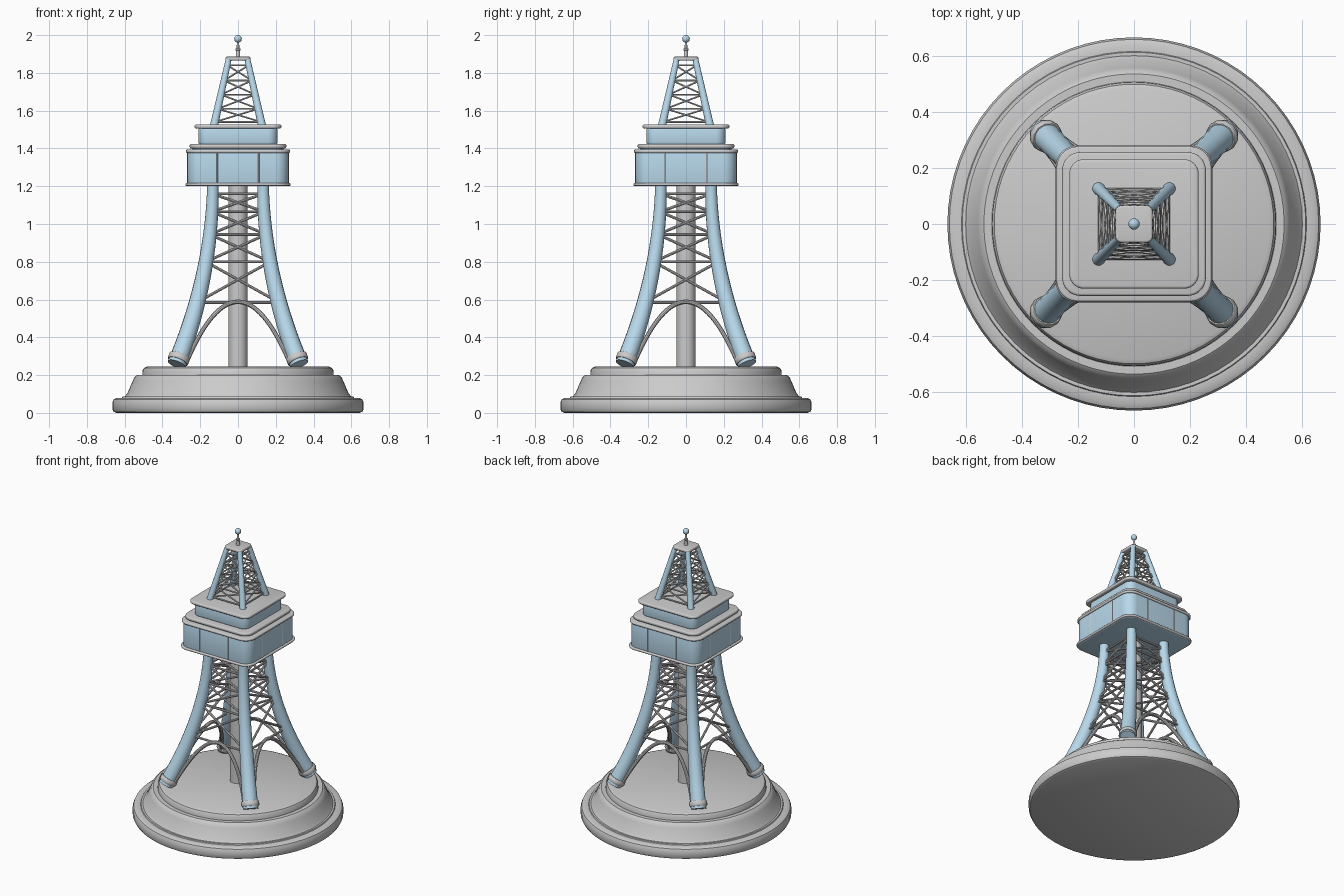
import bpy, bmesh
from math import sin, cos, pi, radians

if "Cube" in bpy.data.objects:
    bpy.data.objects.remove(bpy.data.objects["Cube"])

blue = bpy.data.materials.new("pale_blue")
blue.diffuse_color = (0.48, 0.69, 0.83, 1)
blue.use_nodes = True
blue.node_tree.nodes["Principled BSDF"].inputs["Base Color"].default_value = blue.diffuse_color


def finish(ob, mat=None, angle=35):
    if mat:
        ob.data.materials.append(mat)
    bpy.ops.object.select_all(action='DESELECT')
    bpy.context.view_layer.objects.active = ob
    ob.select_set(True)
    if ob.type == 'CURVE':
        bpy.ops.object.convert(target='MESH')
    bpy.ops.object.shade_smooth_by_angle(angle=radians(angle))
    return ob


def mesh_object(name, bm, mat=None):
    bmesh.ops.recalc_face_normals(bm, faces=bm.faces)
    me = bpy.data.meshes.new(name)
    bm.to_mesh(me)
    bm.free()
    ob = bpy.data.objects.new(name, me)
    bpy.context.collection.objects.link(ob)
    return finish(ob, mat)


def lathe(name, profile, mat=None, n=72):
    bm = bmesh.new()
    vs = [bm.verts.new((r, 0, z)) for r, z in profile]
    es = [bm.edges.new(p) for p in zip(vs, vs[1:])]
    bmesh.ops.spin(bm, geom=vs + es, cent=(0, 0, 0), axis=(0, 0, 1),
                   angle=2 * pi, steps=n)
    bmesh.ops.remove_doubles(bm, verts=bm.verts, dist=1e-5)
    return mesh_object(name, bm, mat)


def rounded_slab(name, half, corner, z0, z1, bevel, mat=None):
    bm = bmesh.new()
    pts = []
    for q in range(4):
        cx = (half - corner) * (1 if q in (0, 3) else -1)
        cy = (half - corner) * (1 if q < 2 else -1)
        for i in range(9):
            a = (q + i / 8) * pi / 2
            pts.append(bm.verts.new((cx + corner * cos(a), cy + corner * sin(a), z0)))
    face = bm.faces.new(pts)
    out = bmesh.ops.extrude_face_region(bm, geom=[face])
    top = [v for v in out["geom"] if isinstance(v, bmesh.types.BMVert)]
    bmesh.ops.translate(bm, verts=top, vec=(0, 0, z1 - z0))
    rims = [e for e in bm.edges if abs(e.verts[0].co.z - e.verts[1].co.z) < 1e-6]
    bmesh.ops.bevel(bm, geom=rims, offset=bevel, segments=3, profile=0.5, affect='EDGES')
    return mesh_object(name, bm, mat)


def tubes(name, paths, mat=None, res=4):
    """Each path is a list of (x, y, z, radius)."""
    cu = bpy.data.curves.new(name, 'CURVE')
    cu.dimensions = '3D'
    cu.bevel_depth = 1
    cu.bevel_resolution = res
    cu.use_fill_caps = True
    for path in paths:
        s = cu.splines.new('POLY')
        s.points.add(len(path) - 1)
        for p, (x, y, z, r) in zip(s.points, path):
            p.co = (x, y, z, 1)
            p.radius = r
    ob = bpy.data.objects.new(name, cu)
    bpy.context.collection.objects.link(ob)
    return finish(ob, mat)


def four_sides(paths):
    out = []
    for path in paths:
        for c, s in ((1, 0), (0, 1), (-1, 0), (0, -1)):
            out.append([(c * x - s * y, s * x + c * y, z, r) for x, y, z, r in path])
    return out


# Leg centre lines: distance from both axes at height z
def lower(z):
    return 0.133 + 0.197 * ((1.22 - z) / 0.975) ** 2


def upper(z):
    return 0.127 - 0.077 * (z - 1.52) / 0.35


def lattice(levels, off, r):
    paths = [[(-off(z), -off(z), z, r), (off(z), -off(z), z, r)] for z in levels]
    for a, b in zip(levels, levels[1:]):
        for s in (-1, 1):
            paths.append([(-s * off(a), -off(a), a, r), (s * off(b), -off(b), b, r)])
    return four_sides(paths)


# Round stepped base
lathe("base", [(0, 0), (0.645, 0), (0.658, 0.006), (0.665, 0.02), (0.665, 0.055),
               (0.658, 0.072), (0.642, 0.08), (0.615, 0.08), (0.612, 0.086),
               (0.6, 0.086), (0.585, 0.105), (0.557, 0.17), (0.548, 0.19),
               (0.535, 0.2), (0.507, 0.2), (0.505, 0.225), (0.498, 0.238),
               (0.482, 0.245), (0, 0.245)])

# Central shaft
lathe("central_shaft", [(0, 0.24), (0.05, 0.24), (0.05, 1.21), (0, 1.21)], n=32)

# Curved main legs with foot collars
N = 20
leg_z = [0.258 + (1.215 - 0.258) * i / N for i in range(N + 1)]
tubes("main_legs", four_sides([[(lower(z), lower(z), z, 0.05 - 0.02 * i / N)
                                for i, z in enumerate(leg_z)]]), blue, 6)
tubes("foot_collars", four_sides([[(lower(z), lower(z), z, r) for z, r in
                                   ((0.272, 0.054), (0.277, 0.058), (0.297, 0.058),
                                    (0.302, 0.054))]]))

# Lower bracing and arches
tubes("lower_bracing", lattice([0.585, 0.8, 0.945, 1.065, 1.16], lower, 0.0075), res=2)
arch = []
for i in range(33):
    x = -0.268 + 0.536 * i / 32
    z = 0.588 - 4.3 * x * x
    arch.append((x, -lower(z), z, 0.012))
tubes("arches", four_sides([arch]), res=3)

# Observation deck
rounded_slab("deck_body", 0.267, 0.07, 1.2, 1.385, 0.006, blue)
rounded_slab("deck_lower_trim", 0.279, 0.075, 1.202, 1.217, 0.006)
rounded_slab("deck_upper_trim", 0.276, 0.075, 1.376, 1.394, 0.007)
rounded_slab("deck_neck", 0.24, 0.06, 1.38, 1.41, 0.004, blue)
rounded_slab("deck_roof", 0.256, 0.065, 1.4, 1.424, 0.009)
tubes("deck_mullions", four_sides([[(x, -0.267, 1.21, 0.004), (x, -0.267, 1.38, 0.004)]
                                   for x in (-0.11, 0.11)]), res=1)

# Upper cabin
rounded_slab("cabin_body", 0.209, 0.05, 1.42, 1.51, 0.012, blue)
rounded_slab("cabin_roof", 0.23, 0.05, 1.505, 1.527, 0.009)

# Upper tower
tubes("upper_legs", four_sides([[(upper(z), upper(z), z, r) for z, r in
                                 ((1.52, 0.022), (1.87, 0.016))]]), blue, 4)
tubes("upper_bracing", lattice([1.54, 1.61, 1.685, 1.76, 1.84], upper, 0.005), res=1)
rounded_slab("tower_cap", 0.066, 0.022, 1.865, 1.886, 0.007)

# Mast and ball
lathe("mast", [(0, 1.88), (0.012, 1.88), (0.011, 1.918), (0.014, 1.921), (0.014, 1.928),
               (0.007, 1.931), (0.006, 1.975), (0, 1.975)], n=16)
ball = [(0.02 * sin(pi * i / 12), 1.98 - 0.02 * cos(pi * i / 12)) for i in range(13)]
lathe("mast_ball", ball, blue, n=24)
